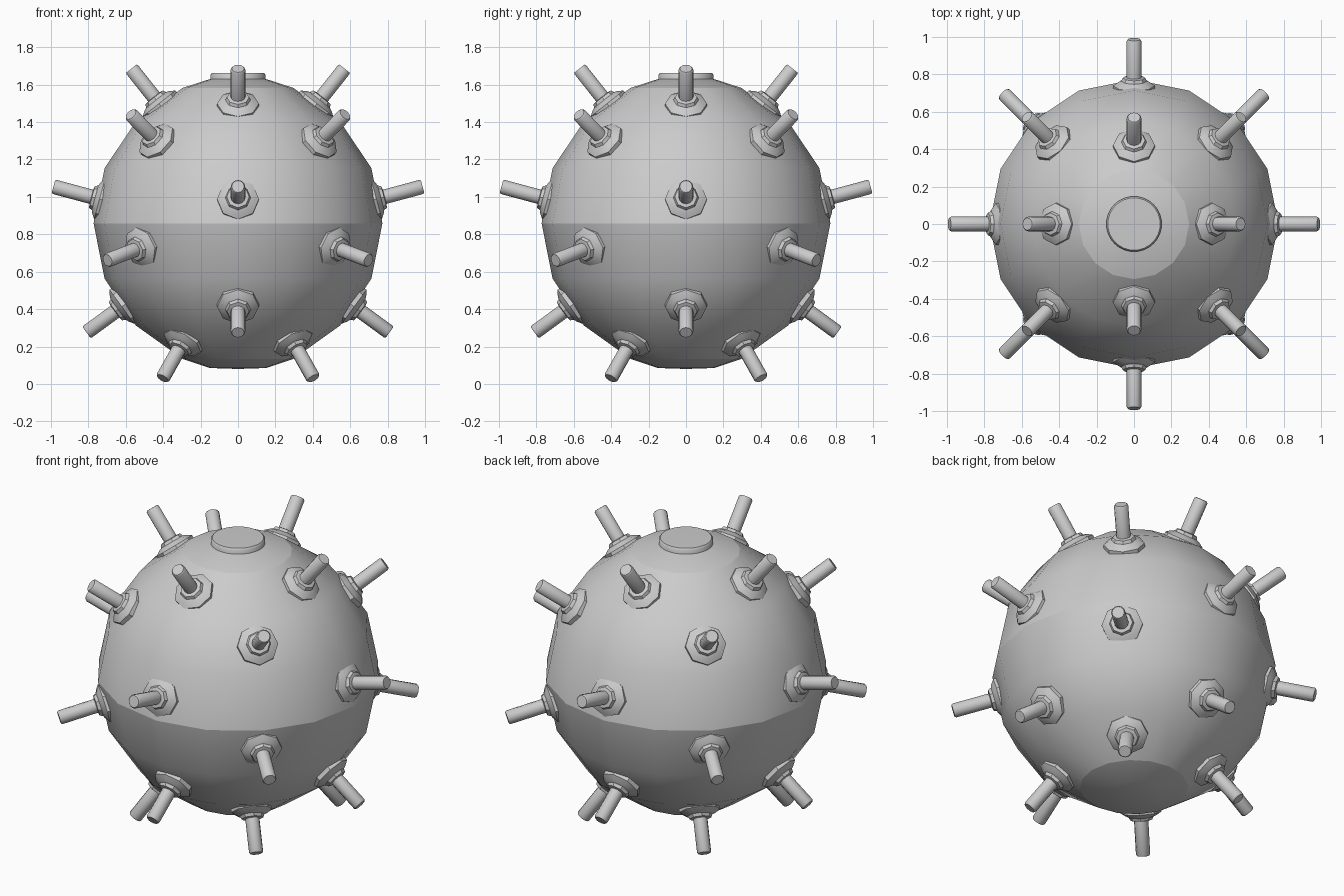
import bpy, bmesh
from math import sin, cos, pi, radians
from mathutils import Vector, Matrix

if "Cube" in bpy.data.objects:
    bpy.data.objects.remove(bpy.data.objects["Cube"])

CZ = 0.858   # height of the sphere centre
R = 0.772    # hull radius


def lathe(name, profile, sides, matrix=Matrix(), turn=0.0, smooth=40):
    """Spin (radius, height) points around local z; radius 0 closes to a pole."""
    bm = bmesh.new()
    rings = []
    for r, h in profile:
        if r == 0:
            rings.append([bm.verts.new((0, 0, h))])
        else:
            rings.append([bm.verts.new((r * cos(turn + 2 * pi * i / sides),
                                        r * sin(turn + 2 * pi * i / sides), h))
                          for i in range(sides)])
    for a, b in zip(rings, rings[1:]):
        for i in range(sides):
            j = (i + 1) % sides
            quad = [a[i % len(a)], a[j % len(a)], b[j % len(b)], b[i % len(b)]]
            bm.faces.new(list(dict.fromkeys(quad)))
    bmesh.ops.recalc_face_normals(bm, faces=bm.faces)
    mesh = bpy.data.meshes.new(name)
    bm.to_mesh(mesh)
    bm.free()
    ob = bpy.data.objects.new(name, mesh)
    bpy.context.collection.objects.link(ob)
    ob.matrix_world = matrix
    bpy.ops.object.select_all(action='DESELECT')
    ob.select_set(True)
    bpy.context.view_layer.objects.active = ob
    bpy.ops.object.shade_smooth_by_angle(angle=radians(smooth))
    return ob


# Hull: two separate 16-sided halves meeting at a seam
steps = [radians(a) for a in (0, 22.5, 45)]
half = [(R * cos(a), R * sin(a)) for a in steps] + [(0.295, 0.725)]
lathe("upper_hull", [(r, CZ + h) for r, h in half], 16)
lathe("lower_hull", [(r, CZ - h) for r, h in half], 16)

# Shallow end plates and the raised round lid on top
lathe("top_plate", [(0.295, CZ + 0.725), (0.15, 1.63), (0, 1.635)], 16)
lathe("bottom_plate", [(0.295, CZ - 0.725), (0.15, 0.085), (0, 0.08)], 16)
lathe("top_lid", [(0.148, 1.61), (0.148, 1.652), (0.14, 1.662), (0, 1.664)], 32)


def horn(azimuth, base, tip):
    """Octagonal flange and contact pin; base and tip are (radius, height from centre)."""
    a = radians(azimuth)
    p, q = (Vector((r * cos(a), r * sin(a), CZ + h)) for r, h in (base, tip))
    axis = q - p
    length = axis.length
    m = Matrix.Translation(p) @ axis.to_track_quat('Z', 'Y').to_matrix().to_4x4()
    lathe("horn_flange", [(0.112, -0.07), (0.112, -0.005), (0.085, 0.013),
                          (0.068, 0.02), (0.06, 0.037), (0.03, 0.042)], 8, m, pi / 8 * 2)
    lathe("horn_pin", [(0.039, 0), (0.039, length - 0.008),
                       (0.033, length), (0, length)], 12, m)


# Horn rows: (first azimuth, base, tip), four around each row
rows = [
    (0, (0.425, 0.645), (0.57, 0.828)),
    (45, (0.625, 0.448), (0.81, 0.583)),
    (0, (0.745, 0.132), (0.987, 0.197)),
    (45, (0.745, -0.132), (0.987, -0.197)),
    (0, (0.625, -0.448), (0.81, -0.583)),
    (45, (0.425, -0.645), (0.57, -0.828)),
]
for start, base, tip in rows:
    for k in range(4):
        horn(start + 90 * k, base, tip)
